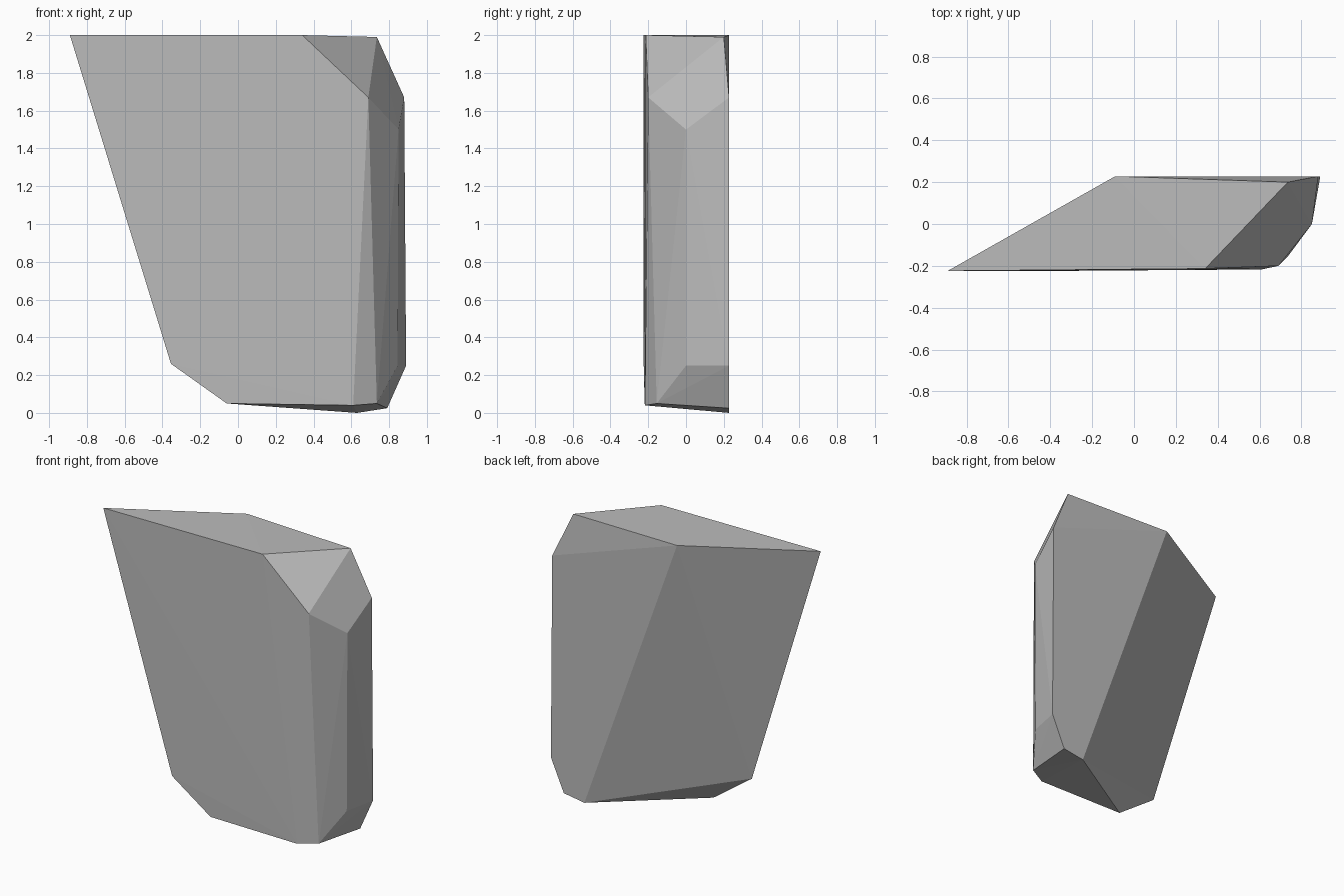
import bpy
import bmesh

# Remove the default cube
cube = bpy.data.objects.get("Cube")
if cube:
    bpy.data.objects.remove(cube, do_unlink=True)

# Plain stone grey
stone = bpy.data.materials.new("stone_grey")
stone.use_nodes = True
grey = (0.5, 0.5, 0.5, 1)
stone.diffuse_color = grey
stone.node_tree.nodes["Principled BSDF"].inputs["Base Color"].default_value = grey


def convex_rock(name, corners, material):
    """Flat-faced rock: the convex hull of its corner points."""
    bm = bmesh.new()
    for corner in corners:
        bm.verts.new(corner)
    hull = bmesh.ops.convex_hull(bm, input=bm.verts[:])
    spare = {g for key in ("geom_interior", "geom_unused")
             for g in hull[key] if isinstance(g, bmesh.types.BMVert)}
    bmesh.ops.delete(bm, geom=list(spare), context="VERTS")
    bmesh.ops.recalc_face_normals(bm, faces=bm.faces[:])
    mesh = bpy.data.meshes.new(name)
    bm.to_mesh(mesh)
    bm.free()
    mesh.materials.append(material)
    rock = bpy.data.objects.new(name, mesh)
    bpy.context.collection.objects.link(rock)
    return rock


# Flat top, with its overhanging tip first
top = [(-.89, -.224, 2), (.34, -.213, 2), (.735, .2, 1.99), (-.09, .228, 2)]
# Chamfered shoulder below the top
shoulder = [(.69, -.2, 1.67), (.88, .228, 1.67), (.85, 0, 1.5)]
# Lower ends of the upright sides
skirt = [(.89, .228, .25), (.845, 0, .25), (-.355, -.224, .26)]
# Narrow tilted underside
base = [(.735, -.155, .05), (.79, .228, .025), (.61, -.217, .04),
        (.63, .228, 0), (-.06, -.219, .05)]

convex_rock("rock_slab", top + shoulder + skirt + base, stone)
